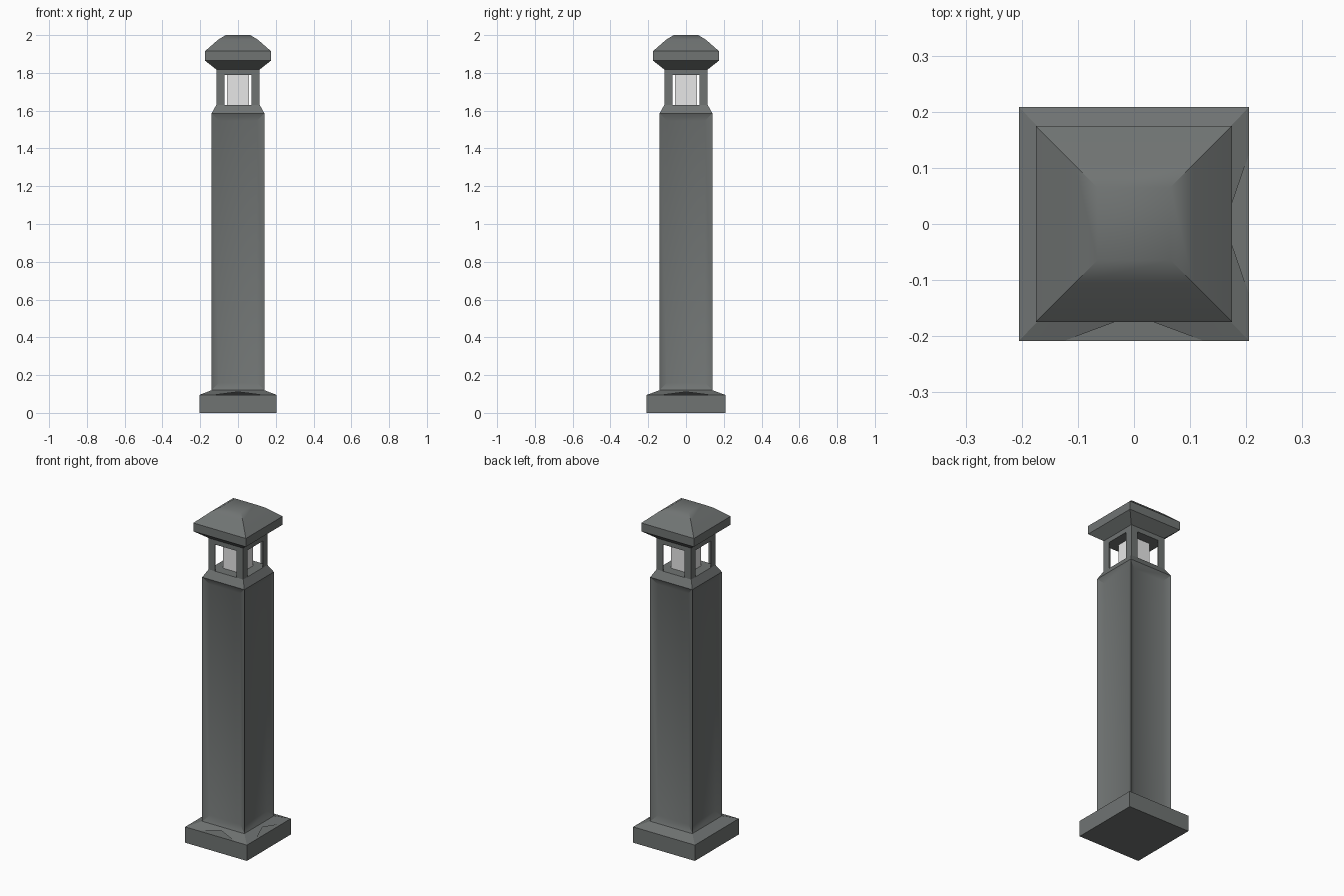
import bpy
import bmesh
import math
from mathutils import Matrix, Vector

cube = bpy.data.objects.get("Cube")
if cube:
    bpy.data.objects.remove(cube, do_unlink=True)


def make_material(name, rgb, rough):
    mat = bpy.data.materials.new(name)
    mat.use_nodes = True
    mat.diffuse_color = (*rgb, 1)
    bsdf = mat.node_tree.nodes["Principled BSDF"]
    bsdf.inputs["Base Color"].default_value = (*rgb, 1)
    bsdf.inputs["Roughness"].default_value = rough
    return mat


metal = make_material("dark grey metal", (0.162, 0.174, 0.171), 0.6)
glass = make_material("lamp white", (0.8, 0.8, 0.8), 0.5)


def finish(bm, name, mat, angle=25):
    mesh = bpy.data.meshes.new(name)
    bm.to_mesh(mesh)
    bm.free()
    mesh.materials.append(mat)
    obj = bpy.data.objects.new(name, mesh)
    bpy.context.collection.objects.link(obj)
    bpy.ops.object.select_all(action='DESELECT')
    bpy.context.view_layer.objects.active = obj
    obj.select_set(True)
    bpy.ops.object.shade_smooth_by_angle(angle=math.radians(angle))
    return obj


def square_column(profile, bottom=True):
    """Square column through (half x, half y, height) rings."""
    bm = bmesh.new()
    rings = [[bm.verts.new((sx * hx, sy * hy, z))
              for sx, sy in ((-1, -1), (1, -1), (1, 1), (-1, 1))]
             for hx, hy, z in profile]
    for low, high in zip(rings, rings[1:]):
        for i in range(4):
            j = (i + 1) % 4
            bm.faces.new((low[i], low[j], high[j], high[i]))
    if bottom:
        bm.faces.new(rings[0][::-1])
    bm.faces.new(rings[-1])
    bm.normal_update()
    return bm


# Flat foot plate
finish(square_column([(0.205, 0.2085, 0), (0.205, 0.2085, 0.095)]),
       "base", metal)

# Sloped skirt over the plate; front and left edges are notched in the middle
bm = bmesh.new()
for turn, notched in ((0, True), (1, True), (2, False), (3, False)):
    rim, end = (0.2085, 0.205) if turn % 2 == 0 else (0.205, 0.2085)
    edge = [(-end, -rim, 0.095), (end, -rim, 0.095)]
    if notched:
        edge[1:1] = [(-0.125, -rim, 0.095), (0, -0.162, 0.1115),
                     (0.125, -rim, 0.095)]
    edge += [(0.14, -0.14, 0.12), (-0.14, -0.14, 0.12)]
    spin = Matrix.Rotation(turn * math.pi / 2, 4, 'Z')
    verts = [bm.verts.new(spin @ Vector(p)) for p in edge]
    if notched:
        bm.faces.new((verts[0], verts[1], verts[2], verts[6]))
        bm.faces.new((verts[2], verts[3], verts[4], verts[5]))
        bm.faces.new((verts[2], verts[5], verts[6]))
    else:
        bm.faces.new(verts)
bmesh.ops.remove_doubles(bm, verts=bm.verts, dist=0.0005)
finish(bm, "skirt", metal)

# Tall hollow shaft with softly dished sides, tapering to the lantern floor
bm = square_column([(0.14, 0.14, 0.12), (0.14, 0.14, 1.585),
                    (0.115, 0.115, 1.63)], bottom=False)
sides = [f for f in bm.faces if f.calc_area() > 0.2]
bmesh.ops.inset_individual(bm, faces=sides, thickness=0.055, depth=-0.018)
finish(bm, "shaft", metal, 32)

# Open lantern: thin plates folded around each corner
bm = bmesh.new()
for turn in range(4):
    spin = Matrix.Rotation(turn * math.pi / 2, 4, 'Z')
    for side in (-1, 1):
        bmesh.ops.create_cube(bm, size=1, matrix=(
            spin @ Matrix.Translation((side * 0.0935, -0.113, 1.71))
            @ Matrix.Diagonal((0.043, 0.004, 0.16, 1))))
finish(bm, "lantern_posts", metal)

# Lamp block inside the lantern
finish(square_column([(0.058, 0.058, 1.63), (0.058, 0.058, 1.79)]),
       "lamp", glass)

# Cap: head band, flared underside, rim and softly rounded pyramid roof
cap = [(0.115, 1.79), (0.115, 1.818), (0.1745, 1.865),
       (0.1745, 1.915), (0.105, 1.976), (0.065, 2.0)]
finish(square_column([(h, h, z) for h, z in cap]), "cap", metal, 42)
